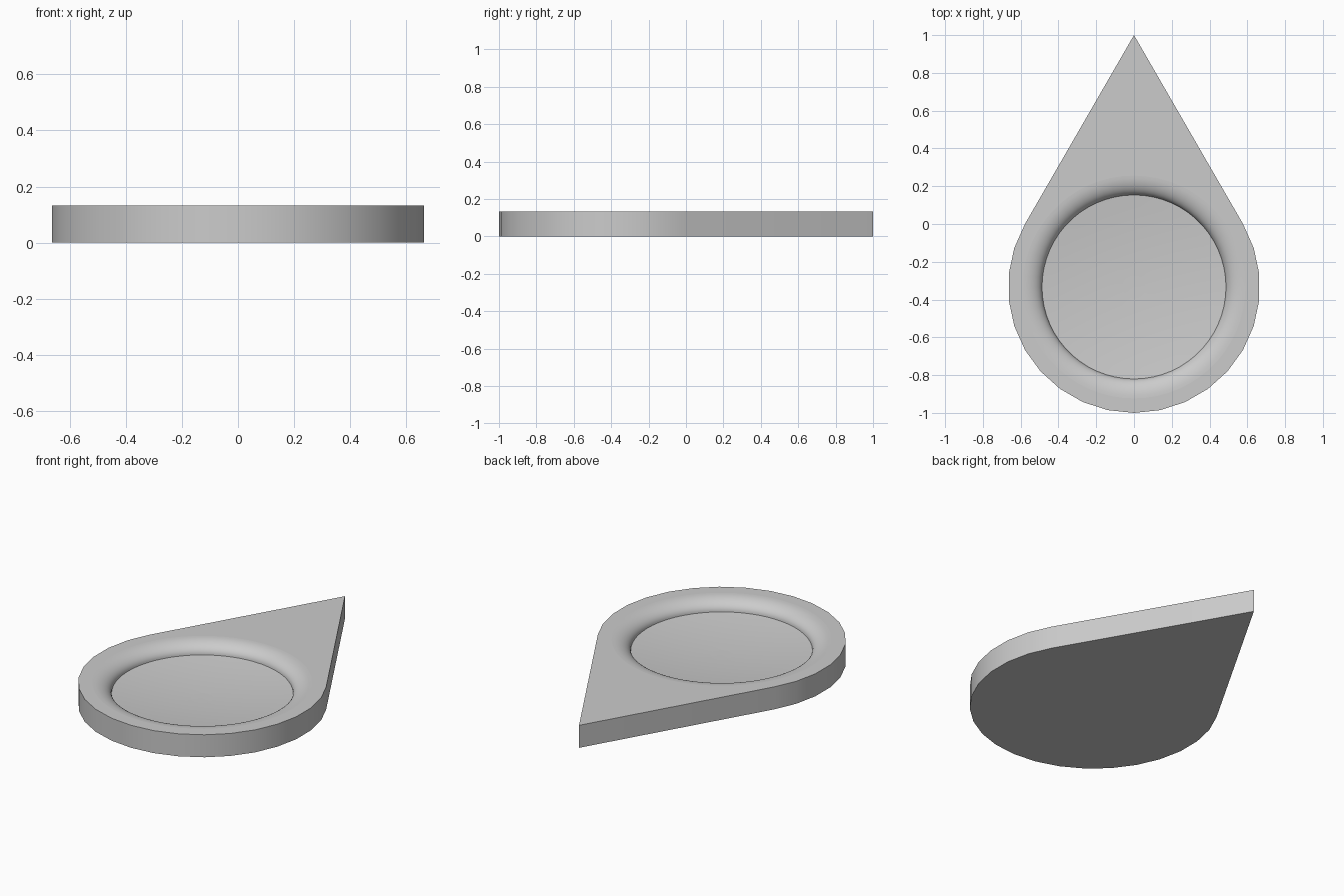
import bpy, bmesh
from math import sin, cos, pi, radians

cube = bpy.data.objects.get("Cube")
if cube:
    bpy.data.objects.remove(cube, do_unlink=True)

HEIGHT = 0.133
CENTRE_Y = -1 / 3
RADIUS = 2 / 3
LIP_OUTER, RIM, RIM_DROP, BOWL_DROP = 0.59, 0.487, 0.065, 0.028
SEGMENTS = 60

grey = bpy.data.materials.new("plain_grey")
grey.use_nodes = True
colour = (0.6, 0.6, 0.6, 1)
grey.diffuse_color = colour
grey.node_tree.nodes["Principled BSDF"].inputs["Base Color"].default_value = colour

bm = bmesh.new()


def loop_edges(verts):
    return [bm.edges.new((v, verts[(i + 1) % len(verts)])) for i, v in enumerate(verts)]


def ring(radius, z):
    angles = [2 * pi * i / SEGMENTS for i in range(SEGMENTS)]
    return [bm.verts.new((radius * cos(a), CENTRE_Y + radius * sin(a), z)) for a in angles]


def band(upper, lower, smooth=True):
    for i in range(len(upper)):
        j = (i + 1) % len(upper)
        bm.faces.new((upper[i], lower[i], lower[j], upper[j])).smooth = smooth


# Teardrop outline: a round end whose tangents meet in a point
arc = [radians(150 + 12 * i) for i in range(21)]
outline = [(RADIUS * cos(a), CENTRE_Y + RADIUS * sin(a)) for a in arc] + [(0, 1)]
top = [bm.verts.new((x, y, HEIGHT)) for x, y in outline]
base = [bm.verts.new((x, y, 0)) for x, y in outline]
band(top, base)
bm.faces.new(base)

# Rounded lip rolling down from the top, then a shallow concave floor
profile = []
for i in range(11):
    t = pi / 2 * i / 10
    profile.append((RIM + (LIP_OUTER - RIM) * (1 - sin(t)),
                    HEIGHT - RIM_DROP * (1 - cos(t))))
for i in range(1, 8):
    f = 1 - i / 8
    profile.append((RIM * f, HEIGHT - RIM_DROP - BOWL_DROP * (1 - f * f)))
rings = [ring(r, z) for r, z in profile]
for upper, lower in zip(rings, rings[1:]):
    band(upper, lower)
middle = bm.verts.new((0, CENTRE_Y, HEIGHT - RIM_DROP - BOWL_DROP))
for i, v in enumerate(rings[-1]):
    bm.faces.new((v, middle, rings[-1][(i + 1) % SEGMENTS])).smooth = True

# Flat top between the outline and the lip
edges = [e for e in bm.edges if len(e.link_faces) == 1]
bmesh.ops.triangle_fill(bm, edges=edges, use_beauty=True, normal=(0, 0, 1))
bmesh.ops.recalc_face_normals(bm, faces=bm.faces)

mesh = bpy.data.meshes.new("teardrop_dish")
bm.to_mesh(mesh)
bm.free()
mesh.materials.append(grey)
dish = bpy.data.objects.new("teardrop_dish", mesh)
bpy.context.collection.objects.link(dish)

# Smooth the curves, keep creases sharp and level faces flat
bpy.ops.object.select_all(action="DESELECT")
dish.select_set(True)
bpy.context.view_layer.objects.active = dish
bpy.ops.object.shade_smooth_by_angle(angle=radians(30))
for face in mesh.polygons:
    if abs(face.normal.z) > 0.9999:
        face.use_smooth = False
